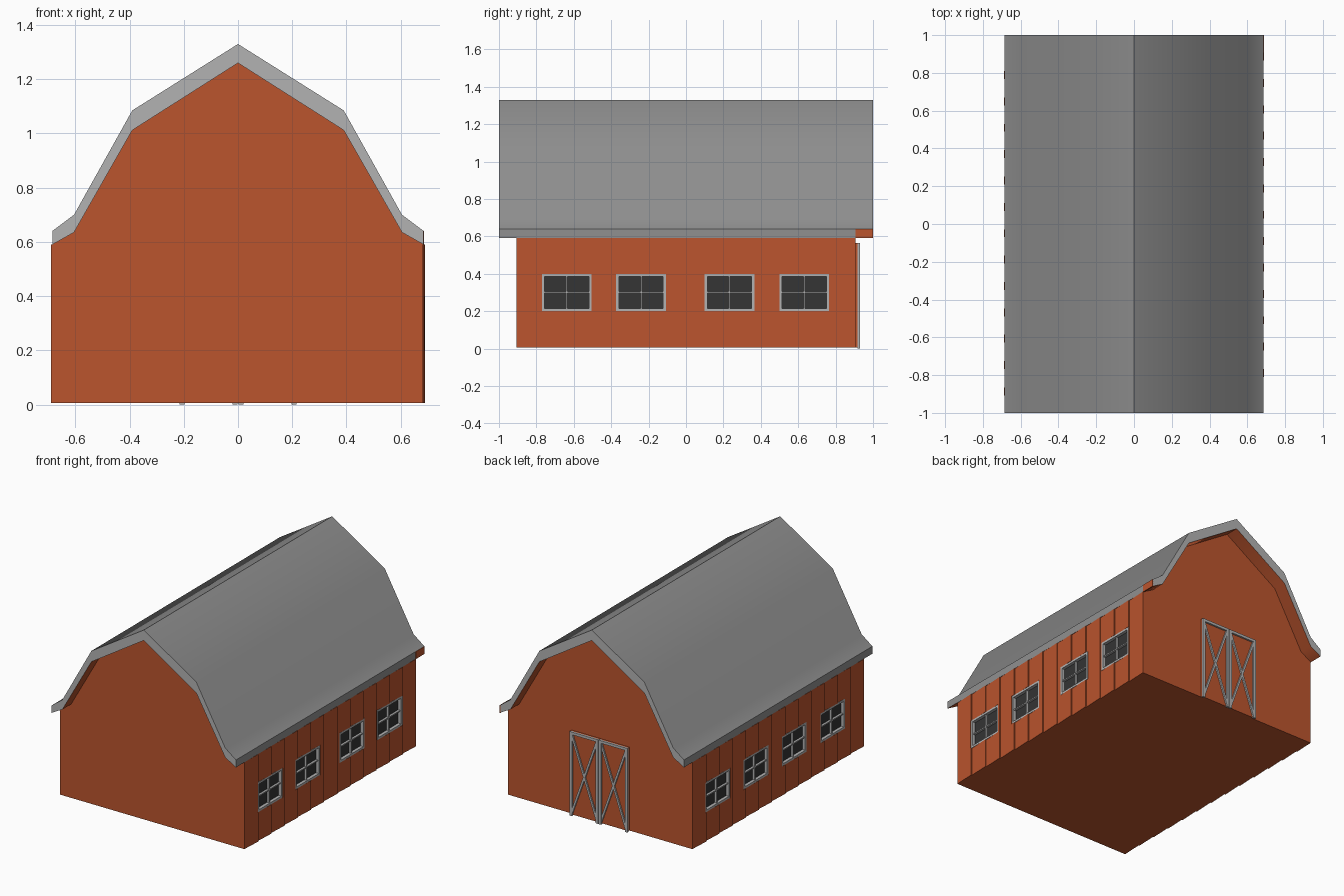
import bpy, bmesh
from math import radians, atan2, hypot
from mathutils import Matrix, Vector

if "Cube" in bpy.data.objects:
    bpy.data.objects.remove(bpy.data.objects["Cube"])


def material(name, rgb):
    m = bpy.data.materials.new(name)
    m.diffuse_color = (*rgb, 1)
    m.use_nodes = True
    m.node_tree.nodes["Principled BSDF"].inputs["Base Color"].default_value = m.diffuse_color
    return m


RED = material("barn_red", (0.5, 0.09, 0.027))
ROOF = material("roof_grey", (0.28, 0.28, 0.28))
TRIM = material("trim_grey", (0.45, 0.45, 0.45))
GLASS = material("dark_glass", (0.035, 0.035, 0.035))


def finish(name, bm, *mats):
    bmesh.ops.recalc_face_normals(bm, faces=bm.faces)
    me = bpy.data.meshes.new(name)
    bm.to_mesh(me)
    bm.free()
    for m in mats:
        me.materials.append(m)
    ob = bpy.data.objects.new(name, me)
    bpy.context.collection.objects.link(ob)
    return ob


def extruded(points, offset):
    bm = bmesh.new()
    face = bm.faces.new([bm.verts.new(p) for p in points])
    new = bmesh.ops.extrude_face_region(bm, geom=[face], use_keep_orig=True)["geom"]
    verts = [v for v in new if isinstance(v, bmesh.types.BMVert)]
    bmesh.ops.translate(bm, verts=verts, vec=offset)
    bmesh.ops.recalc_face_normals(bm, faces=bm.faces)
    return bm


def boxes(name, items, mat):
    """items: (x range, y range, z range, optional turn about y)"""
    bm = bmesh.new()
    for item in items:
        rng = item[:3]
        turn = item[3] if len(item) > 3 else 0
        centre = Vector([(a + b) / 2 for a, b in rng])
        size = [abs(b - a) for a, b in rng]
        mtx = (Matrix.Translation(centre) @ Matrix.Rotation(turn, 4, 'Y')
               @ Matrix.Diagonal((*size, 1)))
        bmesh.ops.create_cube(bm, size=1, matrix=mtx)
    return finish(name, bm, mat)


def mirrored(half):
    # right half from eave to ridge, continued down the left side
    return half + [(-x, z) for x, z in half[-2::-1]]


under = mirrored([(0.685, 0.59), (0.605, 0.635), (0.39, 1.012), (0, 1.26)])
outer = mirrored([(0.685, 0.64), (0.605, 0.70), (0.39, 1.085), (0, 1.33)])
Y = 0.907

# walls with slanted boards along both long sides
N = 13
ys = [-Y + 2 * Y * i / N for i in range(N + 1)]
foot = []
for a, b in zip(ys, ys[1:]):
    foot += [(0.682, a, 0.005), (0.689, b, 0.005)]
foot += [(-x, -y, z) for x, y, z in foot]
walls = finish("walls", extruded(foot, (0, 0, 0.585)), RED)

# gable filling the space below the roof
finish("gable", extruded([(x, -Y, z) for x, z in under], (0, 2 * Y, 0)), RED)

# gambrel roof: grey top, lighter end trim, red underside
bm = extruded([(x, -1, z) for x, z in outer + under[::-1]], (0, 2, 0))
for f in bm.faces:
    if abs(f.normal.y) > 0.9:
        f.material_index = 1
    elif f.normal.z < -0.1:
        f.material_index = 2
roof = finish("roof", bm, ROOF, TRIM, RED)
bpy.context.view_layer.objects.active = roof
roof.select_set(True)
bpy.ops.object.shade_smooth_by_angle(angle=radians(40))
roof.select_set(False)

# red end of the right eave board
boxes("eave_end", [((0.68, 0.687), (Y, 1.0), (0.59, 0.64))], RED)

# windows set into the walls
W, Z0, Z1 = 0.265, 0.20, 0.40
spots = [(1, y) for y in (-0.77, -0.373, 0.10, 0.50)]
spots += [(-1, y) for y in (0.51, 0.105, -0.30, -0.71)]
cutter = boxes("window_cutter", [((s * 0.655, s * 0.72), (y, y + W), (Z0, Z1))
                                 for s, y in spots], RED)
cutter.hide_render = True
cut = walls.modifiers.new("openings", 'BOOLEAN')
cut.operation = 'DIFFERENCE'
cut.solver = 'EXACT'
cut.object = cutter
bpy.context.view_layer.objects.active = walls
bpy.ops.object.modifier_apply(modifier=cut.name)
bpy.data.objects.remove(cutter)

for n, (s, y) in enumerate(spots, 1):
    t, m = 0.014, 0.004
    xr = (s * 0.655, s * 0.686)
    xm = (s * 0.655, s * 0.68)
    yc, zc, y1 = y + W / 2, (Z0 + Z1) / 2, y + W
    boxes(f"window_glass_{n}", [((s * 0.65, s * 0.665), (y, y1), (Z0, Z1))], GLASS)
    boxes(f"window_frame_{n}", [
        (xr, (y, y + t), (Z0, Z1)), (xr, (y1 - t, y1), (Z0, Z1)),
        (xr, (y, y1), (Z0, Z0 + t)), (xr, (y, y1), (Z1 - t, Z1)),
        (xm, (yc - m, yc + m), (Z0, Z1)), (xm, (y, y1), (zc - m, zc + m))], TRIM)

# double barn door on the back, each leaf with a cross brace
H = 0.565
for side, x0, x1 in (("right", 0.002, 0.215), ("left", -0.215, -0.002)):
    t = 0.018
    boxes(f"door_panel_{side}", [((x0, x1), (0.9, 0.918), (0.005, H))], RED)
    yr = (0.916, 0.93)
    bars = [((x0, x0 + t), yr, (0, H)), ((x1 - t, x1), yr, (0, H)),
            ((x0, x1), yr, (H - t, H))]
    w, h = x1 - x0 - t, H - t
    xc, zc, half = (x0 + x1) / 2, H / 2, hypot(w, h) / 2 - 0.01
    for sign in (1, -1):
        bars.append(((xc - 0.007, xc + 0.007), (0.916, 0.928),
                     (zc - half, zc + half), sign * atan2(w, h)))
    boxes(f"door_frame_{side}", bars, TRIM)
